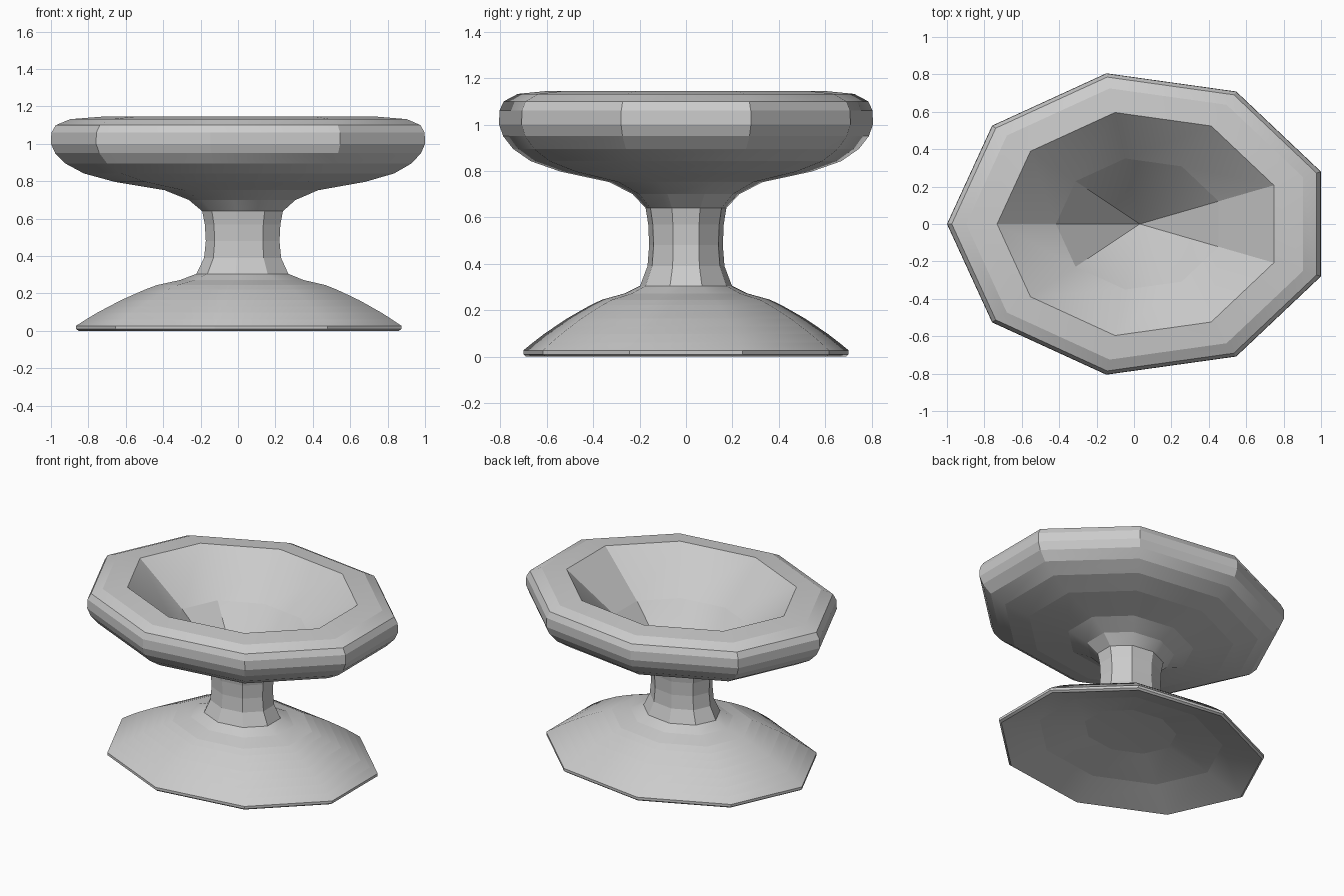
import bpy
import math

cube = bpy.data.objects.get("Cube")
if cube:
    bpy.data.objects.remove(cube)

SIDES = 9
RX, RY, AXIS_X = 1.031, 0.818, 0.031   # oval stretch and axis position

stone = bpy.data.materials.new("grey_stone")
stone.use_nodes = True
GREY = (0.6, 0.6, 0.6, 1)
stone.diffuse_color = GREY
stone.node_tree.nodes["Principled BSDF"].inputs["Base Color"].default_value = GREY


def lathe(name, profile):
    """Revolve a (radius, height) profile into a nine-sided oval form."""
    verts, rings, faces = [], [], []
    for r, z in profile:
        start = len(verts)
        if r == 0:
            verts.append((AXIS_X, 0, z))
            rings.append([start] * SIDES)
            continue
        for i in range(SIDES):
            a = math.pi + math.tau * i / SIDES
            verts.append((AXIS_X + RX * r * math.cos(a), RY * r * math.sin(a), z))
        rings.append(list(range(start, start + SIDES)))
    for low, high in zip(rings, rings[1:]):
        for i in range(SIDES):
            j = (i + 1) % SIDES
            corners = [low[i], low[j], high[j], high[i]]
            faces.append(list(dict.fromkeys(corners)))
    mesh = bpy.data.meshes.new(name)
    mesh.from_pydata(verts, [], faces)
    mesh.materials.append(stone)
    # each band is smooth around the axis, with a crisp edge to the next band
    mesh.shade_smooth()
    mesh.set_sharp_from_angle(angle=math.radians(30))
    for edge in mesh.edges:
        a, b = (mesh.vertices[v].co.z for v in edge.vertices)
        if abs(a - b) < 1e-5:
            edge.use_edge_sharp = True
    bpy.context.collection.objects.link(bpy.data.objects.new(name, mesh))


hollow = [(0, 0.15), (0.3, 0.14), (0.6, 0.08), (0.855, 0.0)]
foot = [(0.87, 0.01), (0.87, 0.027), (0.82, 0.06), (0.76, 0.097), (0.7, 0.13),
        (0.635, 0.165), (0.57, 0.195), (0.51, 0.222), (0.45, 0.245), (0.33, 0.272)]
stem = [(0.246, 0.305), (0.206, 0.39), (0.197, 0.48), (0.202, 0.57), (0.216, 0.64)]
bowl = [(0.285, 0.70), (0.41, 0.752), (0.67, 0.797), (0.83, 0.842), (0.925, 0.895),
        (0.978, 0.95), (1.0, 1.0), (0.998, 1.06), (0.975, 1.10)]
rim = [(0.9, 1.132), (0.74, 1.145)]
basin = [(0.435, 0.885), (0, 0.43)]

lathe("pedestal_basin", hollow + foot + stem + bowl + rim + basin)
